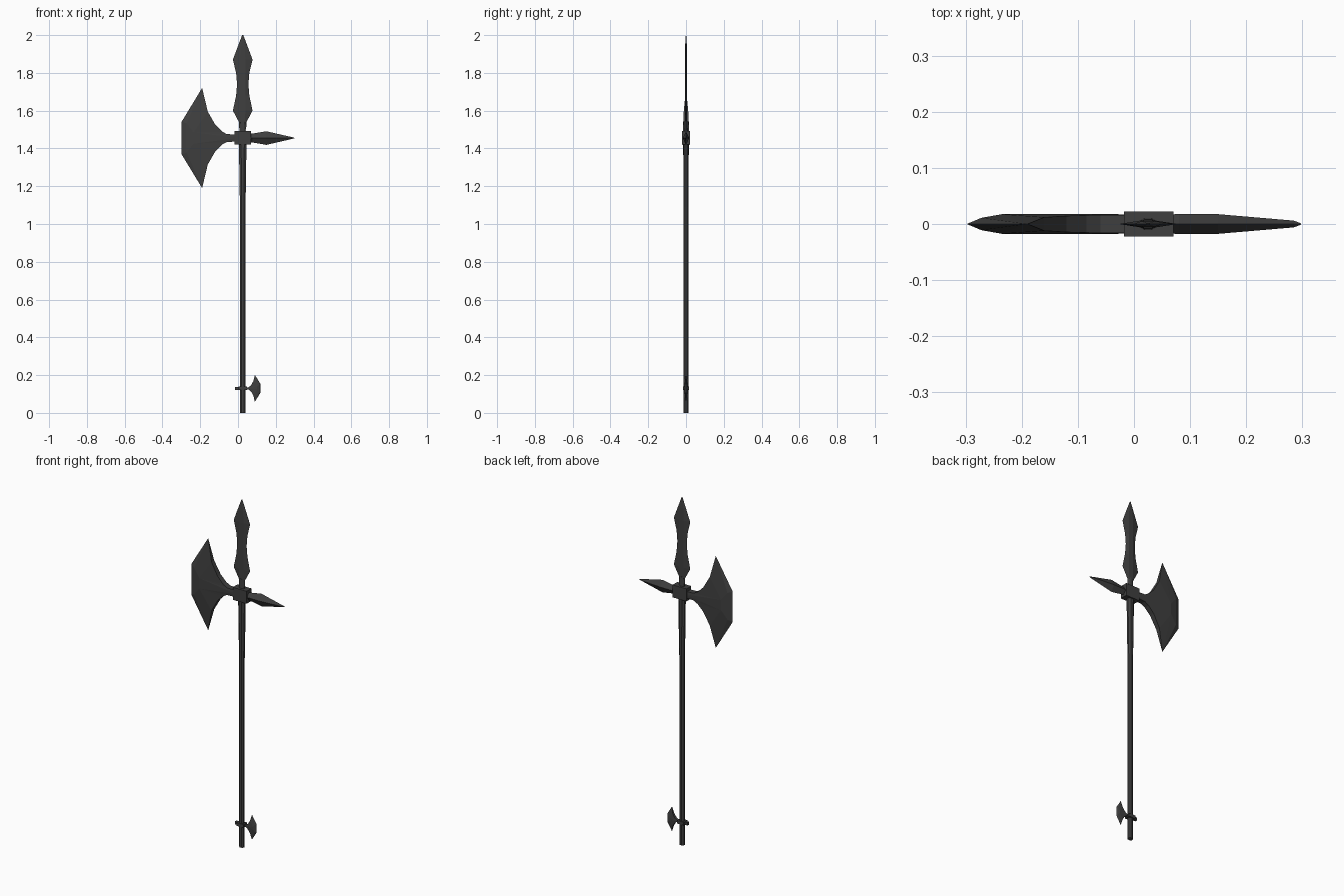
import bpy, bmesh, math
from mathutils import Vector

if "Cube" in bpy.data.objects:
    bpy.data.objects.remove(bpy.data.objects["Cube"])

CX, HEAD_Z = 0.025, 1.455

# Dark iron for every part
iron = bpy.data.materials.new("dark_iron")
iron.diffuse_color = (.05, .05, .05, 1)
iron.use_nodes = True
iron.node_tree.nodes["Principled BSDF"].inputs["Base Color"].default_value = iron.diffuse_color


def make(name, verts, faces):
    bm = bmesh.new()
    vs = [bm.verts.new(v) for v in verts]
    for f in faces:
        bm.faces.new([vs[i] for i in f])
    bmesh.ops.remove_doubles(bm, verts=bm.verts, dist=1e-6)
    bmesh.ops.recalc_face_normals(bm, faces=bm.faces)
    me = bpy.data.meshes.new(name)
    bm.to_mesh(me)
    bm.free()
    me.materials.append(iron)
    ob = bpy.data.objects.new(name, me)
    bpy.context.collection.objects.link(ob)
    return ob


def loft(name, rings):
    n = len(rings[0])
    verts = [p for r in rings for p in r]
    faces = [(k * n + i, k * n + (i + 1) % n, (k + 1) * n + (i + 1) % n, (k + 1) * n + i)
             for k in range(len(rings) - 1) for i in range(n)]
    faces += [tuple(range(n)), tuple(range(len(verts) - n, len(verts)))]
    return make(name, verts, faces)


def octagon(z, rx, ry):
    return [(CX + rx * math.cos(a), ry * math.sin(a), z)
            for a in [math.pi / 8 + i * math.pi / 4 for i in range(8)]]


def box(name, x0, x1, hy, z0, z1):
    return loft(name, [[(x0, -hy, z), (x1, -hy, z), (x1, hy, z), (x0, hy, z)] for z in (z0, z1)])


def axe_blade(name, origin, scale):
    # one quarter of the blade, mirrored in depth and height
    edge = [(0, .016, .018), (-.06, .016, .021), (-.085, .0155, .035), (-.12, .0145, .07),
            (-.16, .012, .14), (-.19, 0, .265)]
    inner = [(-.03, .0175, .004), (-.235, .0175, .03), (-.03, .0175, 0), (-.235, .0175, 0)]
    bevel = [(-.272, .011, .077), (-.272, .011, 0), (-.298, 0, .087), (-.298, 0, 0)]
    spine = [(x, 0, z) for x, y, z in edge[:5]]
    pts = edge + inner + bevel + spine + [(0, .016, 0)]
    T0, T1, C0, C1, B, CB, E, CE = range(6, 14)
    quarter = [(C0, T0, T1, C1), (T0, 0, 1), (T0, 1, T1), (T1, 5, B), (C1, T1, B, CB),
               (B, 5, E), (CB, B, E, CE), (19, 0, T0, C0)]
    quarter += [(T1, i, i + 1) for i in range(1, 5)]
    quarter += [(i, i + 1, 15 + i, 14 + i) for i in range(4)] + [(4, 5, 18)]
    verts, faces = [], []
    for sy in (1, -1):
        for sz in (1, -1):
            o = len(verts)
            verts += [Vector(origin) + Vector((p[0] * scale[0], p[1] * scale[1] * sy,
                                               p[2] * scale[2] * sz)) for p in pts]
            faces += [tuple(i + o for i in f) for f in quarter]
    return make(name, verts, faces)


# Shaft and tapered socket sleeve
loft("shaft", [octagon(z, .0155, .0135) for z in (0, 1.45)])
loft("sleeve", [octagon(z, rx, ry) for z, rx, ry in
                ((1.09, .0158, .0138), (1.25, .019, .0145), (1.43, .0215, .0155))])

# Head collar and spear neck
box("head_collar", -.018, .07, .022, 1.42, 1.492)
loft("spear_neck", [octagon(z, r, r * .6) for z, r in ((1.48, .018), (1.545, .015))])

# Spear blade: flattened hexagon section with a central flat
loft("spear_blade", [[(CX - w, 0, z), (CX - r, -t, z), (CX + r, -t, z),
                      (CX + w, 0, z), (CX + r, t, z), (CX - r, t, z)]
                     for z, w, r, t in ((1.50, .018, .010, .006), (1.54, .020, .012, .006),
                                        (1.60, .052, .014, .006), (1.68, .035, .014, .006),
                                        (1.74, .030, .014, .006), (1.80, .035, .014, .006),
                                        (1.87, .052, .014, .006), (1.94, .026, .011, .005),
                                        (2.0, .003, .001, .001))])

# Back spike: diamond section
loft("back_spike", [[(x, -t, HEAD_Z), (x, 0, HEAD_Z + h), (x, t, HEAD_Z), (x, 0, HEAD_Z - h)]
                    for x, h, t in ((.05, .022, .017), (.08, .024, .0175), (.15, .036, .0175),
                                    (.285, .005, .006), (.298, .001, .001))])

# Main axe blade and the small one near the foot
axe_blade("main_blade", (0, 0, HEAD_Z), (1, 1, 1))
axe_blade("foot_blade", (.038, 0, .13), (-.27, .5, .27))
box("foot_collar", .003, .047, .0165, .121, .139)
box("foot_stud", -.015, .01, .007, .122, .138)
